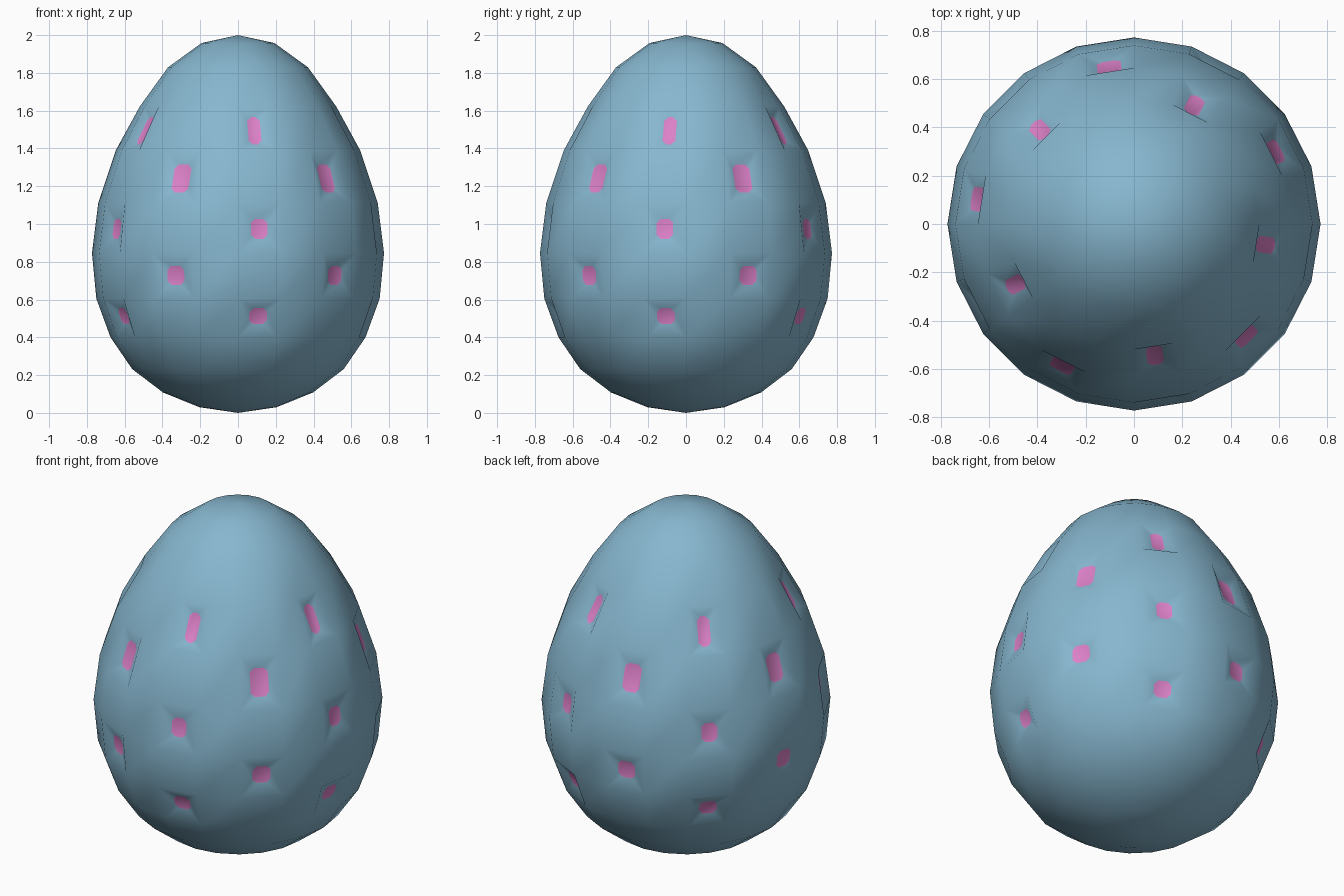
import bpy, bmesh, math
from mathutils import Vector

if "Cube" in bpy.data.objects:
    bpy.data.objects.remove(bpy.data.objects["Cube"])

SIDES = 20


def material(name, rgb):
    m = bpy.data.materials.new(name)
    m.diffuse_color = (*rgb, 1)
    m.use_nodes = True
    m.node_tree.nodes["Principled BSDF"].inputs["Base Color"].default_value = m.diffuse_color
    return m


# Egg profile from top to bottom: (radius, height)
profile = [(0.193, 1.958), (0.37, 1.83), (0.52, 1.622), (0.647, 1.39),
           (0.74, 1.11), (0.773, 0.845), (0.75, 0.605), (0.675, 0.40),
           (0.56, 0.232), (0.397, 0.108), (0.204, 0.03)]
# Dented bands: ring index -> (first side, patch width, patch height)
dents = {2: (3, 0.068, 0.165), 3: (1, 0.10, 0.155), 4: (3, 0.087, 0.108),
         5: (1, 0.10, 0.10), 6: (3, 0.095, 0.09)}
DEPTH = 0.028

bm = bmesh.new()
top = bm.verts.new((0, 0, 2))
bottom = bm.verts.new((0, 0, 0))
rings = []
for r, z in profile:
    rings.append([bm.verts.new((r * math.cos(2 * math.pi * i / SIDES),
                                r * math.sin(2 * math.pi * i / SIDES), z))
                  for i in range(SIDES)])


def dent(corners, width, height):
    """Sunken facet: sloping walls down to a small coloured patch."""
    a, b, c, d = [v.co for v in corners]  # lower left, lower right, upper right, upper left
    u = (b - a).normalized()
    n = u.cross((c + d) - (a + b)).normalized()
    v = n.cross(u)
    mid = (a + b + c + d) / 4 - n * DEPTH
    w, h = width / 2, height / 2
    k = 0.022
    outline = [(-w + k, -h), (w - k, -h), (w, -h + k), (w, h - k),
               (w - k, h), (-w + k, h), (-w, h - k), (-w, -h + k)]
    p = [bm.verts.new(mid + u * x + v * y) for x, y in outline]
    for i in range(4):
        c0, c1 = corners[i], corners[(i + 1) % 4]
        bm.faces.new((c0, c1, p[2 * i + 1], p[2 * i]))
        bm.faces.new((c1, p[(2 * i + 2) % 8], p[2 * i + 1]))
    bm.faces.new(p).material_index = 1


# Shell with dents on every fourth side of the middle bands
for i in range(SIDES):
    j = (i + 1) % SIDES
    bm.faces.new((rings[0][i], rings[0][j], top))
    bm.faces.new((rings[-1][j], rings[-1][i], bottom))
    for k in range(len(rings) - 1):
        quad = (rings[k + 1][i], rings[k + 1][j], rings[k][j], rings[k][i])
        if k in dents and i % 4 == dents[k][0]:
            dent(quad, *dents[k][1:])
        else:
            bm.faces.new(quad)
for f in bm.faces:
    f.smooth = True

mesh = bpy.data.meshes.new("egg_shell")
bm.to_mesh(mesh)
bm.free()
mesh.materials.append(material("shell_blue", (0.24, 0.47, 0.62)))
mesh.materials.append(material("patch_pink", (0.72, 0.22, 0.58)))
egg = bpy.data.objects.new("egg_shell", mesh)
bpy.context.collection.objects.link(egg)
